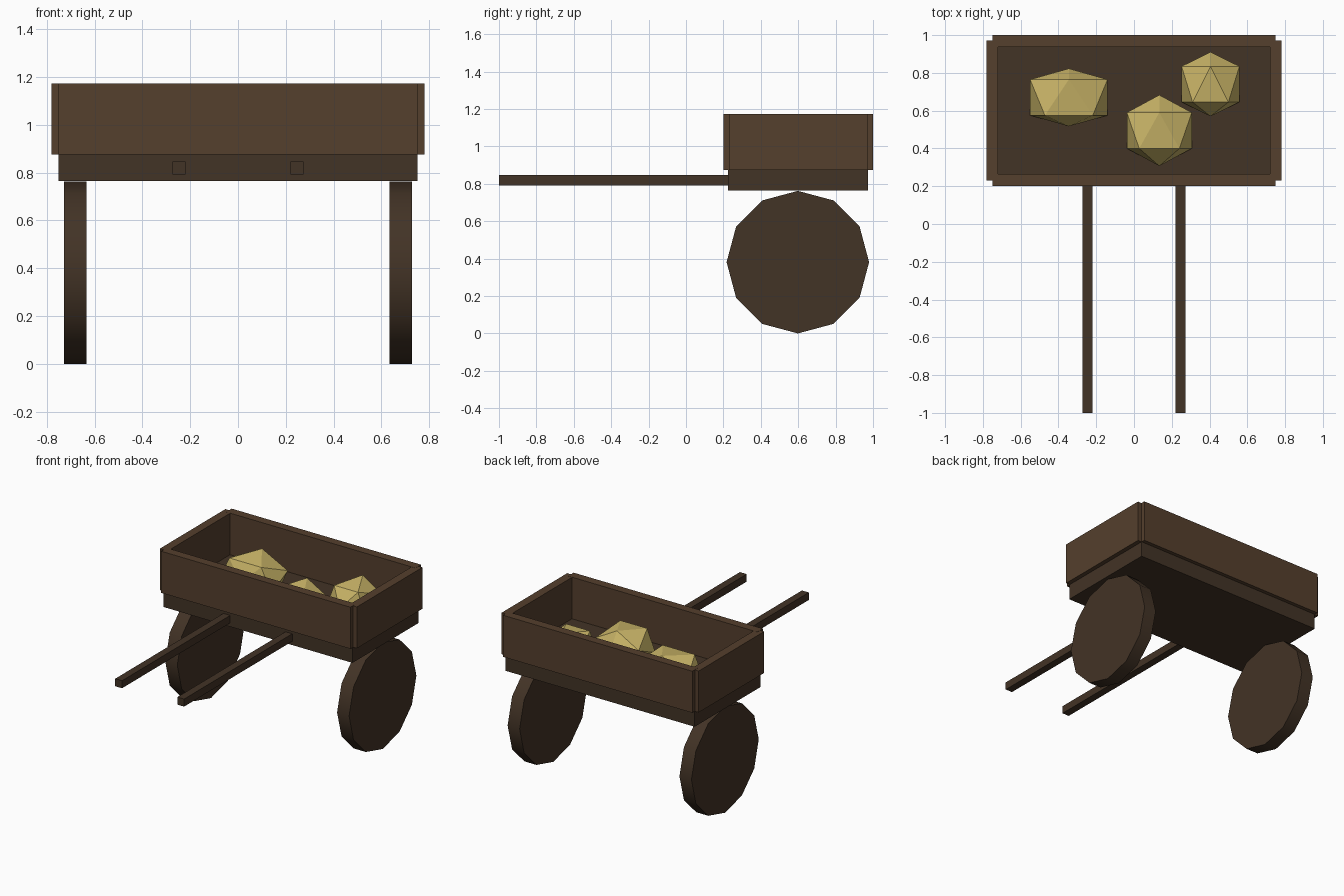
import bpy, bmesh
from math import pi, sin, cos, radians
from mathutils import Matrix

if "Cube" in bpy.data.objects:
    bpy.data.objects.remove(bpy.data.objects["Cube"])


def material(name, rgb):
    m = bpy.data.materials.new(name)
    m.diffuse_color = (*rgb, 1)
    m.use_nodes = True
    m.node_tree.nodes["Principled BSDF"].inputs["Base Color"].default_value = m.diffuse_color
    return m


WOOD = material("plank_wood", (0.09, 0.05, 0.026))
DARK = material("dark_wood", (0.055, 0.033, 0.019))
GOLD = material("yellow_lump", (0.60, 0.47, 0.14))


def finish(name, bm, mat):
    bmesh.ops.recalc_face_normals(bm, faces=bm.faces)
    me = bpy.data.meshes.new(name)
    bm.to_mesh(me)
    bm.free()
    me.materials.append(mat)
    ob = bpy.data.objects.new(name, me)
    bpy.context.collection.objects.link(ob)
    return ob


def box(name, lo, hi, mat):
    bm = bmesh.new()
    size = [b - a for a, b in zip(lo, hi)]
    mid = [(a + b) / 2 for a, b in zip(lo, hi)]
    bmesh.ops.create_cube(bm, size=1, matrix=Matrix.Translation(mid) @ Matrix.Diagonal((*size, 1)))
    return finish(name, bm, mat)


def wheel(name, x):
    bm = bmesh.new()
    place = Matrix.Translation((x, 0.598, 0.381)) @ Matrix.Rotation(pi / 2, 4, 'Y')
    bmesh.ops.create_cone(bm, cap_ends=True, segments=12, radius1=0.381, radius2=0.381,
                          depth=0.095, matrix=place)
    ob = finish(name, bm, DARK)
    bpy.ops.object.select_all(action='DESELECT')
    ob.select_set(True)
    bpy.context.view_layer.objects.active = ob
    bpy.ops.object.shade_smooth_by_angle(angle=radians(40))


def lump(name, center, half_x, pole, height):
    # twenty-sided lump lying on its side: two staggered pentagons and two poles
    bm = bmesh.new()
    cx, cy, cz = center
    bm.verts.new((cx, cy + pole, cz))
    bm.verts.new((cx, cy - pole, cz))
    for side in (1, -1):
        for i in range(5):
            a = 2 * pi * i / 5
            bm.verts.new((cx + half_x / 0.951 * sin(a), cy + side * 0.095,
                          cz + side * height * cos(a)))
    bmesh.ops.convex_hull(bm, input=bm.verts)
    finish(name, bm, GOLD)


# cart bed
box("cart_bed", (-0.75, 0.225, 0.765), (0.75, 0.973, 0.875), DARK)

# walls around the bed
for tag, y in (("front", 0.232), ("back", 0.968)):
    box(tag + "_wall", (-0.75, y - 0.031, 0.875), (0.75, y + 0.032, 1.173), WOOD)
for tag, s in (("left", -1), ("right", 1)):
    x = s * 0.75
    box(tag + "_wall", (x - 0.031, 0.23, 0.875), (x + 0.031, 0.972, 1.172), WOOD)
    # wheels and pulling poles
    wheel(tag + "_wheel", s * 0.681)
    p = s * 0.246
    box(tag + "_pole", (p - 0.027, -1.0, 0.792), (p + 0.027, 0.25, 0.846), DARK)

# cargo
lump("lump_large", (-0.345, 0.67, 0.935), 0.205, 0.153, 0.15)
lump("lump_middle", (0.134, 0.495, 0.93), 0.172, 0.188, 0.14)
lump("lump_small", (0.405, 0.74, 0.93), 0.153, 0.17, 0.14)
